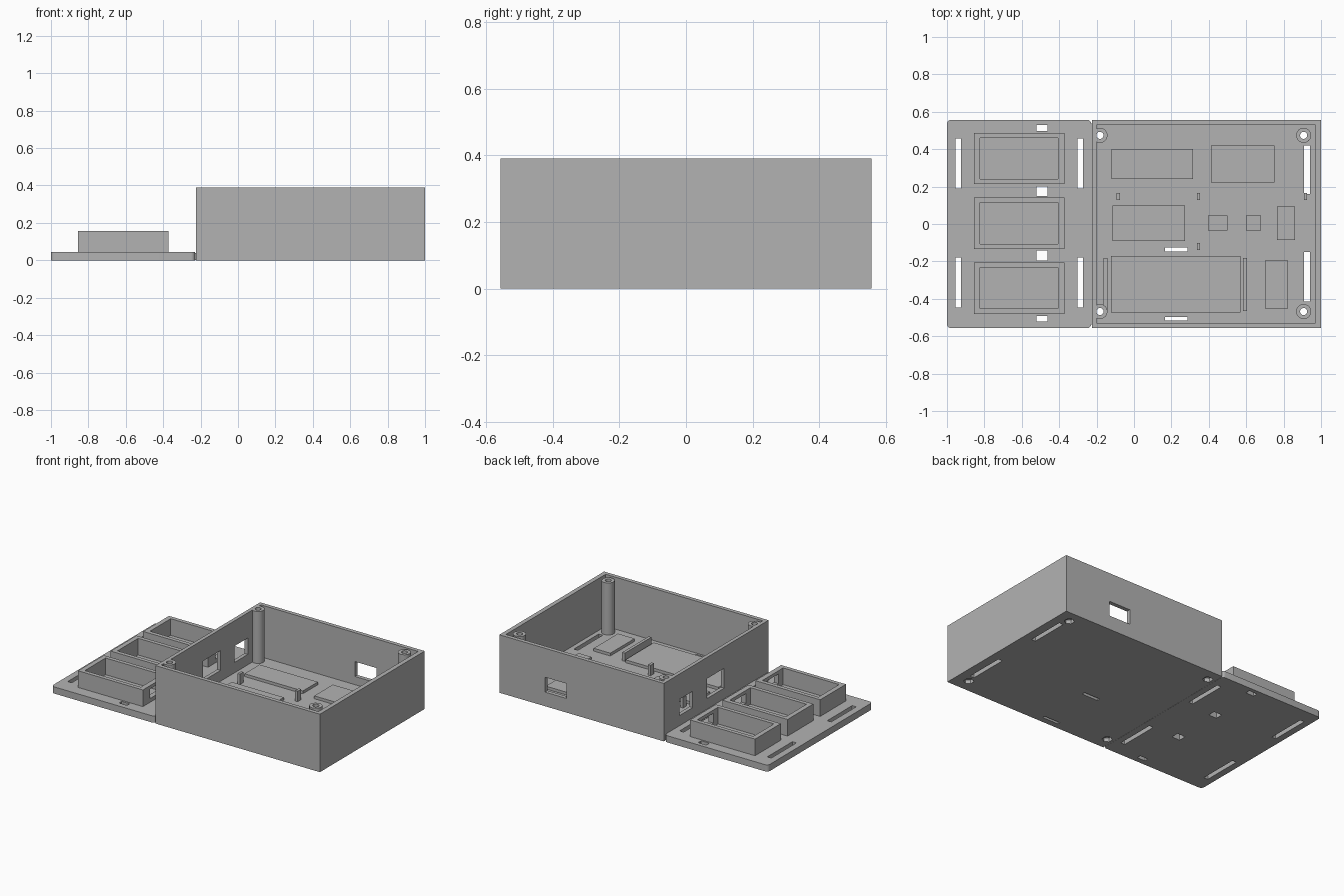
import bpy, bmesh, math
from mathutils import Matrix, Vector

if "Cube" in bpy.data.objects:
    bpy.data.objects.remove(bpy.data.objects["Cube"], do_unlink=True)

grey = bpy.data.materials.new("plain grey")
grey.use_nodes = True
grey.diffuse_color = (0.45, 0.45, 0.45, 1)
grey.node_tree.nodes["Principled BSDF"].inputs["Base Color"].default_value = (0.45, 0.45, 0.45, 1)

FLOOR, RIM, HALF, PLATE = 0.04, 0.39, 0.557, 0.045
SEAM = -0.225


def box(bm, x0, x1, y0, y1, z0, z1):
    size = Matrix.Diagonal((x1 - x0, y1 - y0, z1 - z0, 1))
    mid = Matrix.Translation(((x0 + x1) / 2, (y0 + y1) / 2, (z0 + z1) / 2))
    return bmesh.ops.create_cube(bm, size=1, matrix=mid @ size)["verts"]


def cylinder(bm, x, y, r, z0, z1, sides=32):
    bmesh.ops.create_cone(bm, cap_ends=True, segments=sides, radius1=r, radius2=r,
                          depth=z1 - z0, matrix=Matrix.Translation((x, y, (z0 + z1) / 2)))


def finish(name, bm):
    mesh = bpy.data.meshes.new(name)
    bm.to_mesh(mesh)
    bm.free()
    mesh.materials.append(grey)
    obj = bpy.data.objects.new(name, mesh)
    bpy.context.collection.objects.link(obj)
    return obj


def boxes(name, specs):
    bm = bmesh.new()
    for spec in specs:
        box(bm, *spec)
    return finish(name, bm)


def combine(obj, tool, operation="DIFFERENCE"):
    tool.hide_render = True
    mod = obj.modifiers.new("combine", "BOOLEAN")
    mod.operation, mod.solver, mod.object = operation, "EXACT", tool
    bpy.context.view_layer.objects.active = obj
    bpy.ops.object.modifier_apply(modifier=mod.name)
    bpy.data.objects.remove(tool, do_unlink=True)


def cylinders(name, spots, r, z0, z1, sides=32):
    bm = bmesh.new()
    for x, y in spots:
        cylinder(bm, x, y, r, z0, z1, sides)
    return finish(name, bm)


# Open case with corner screw posts
case = boxes("case", [(SEAM, 1, -HALF, HALF, 0, RIM)])
combine(case, boxes("cavity", [(-0.2, 0.97, -0.53, 0.53, FLOOR, 0.5)]))
corners = [(x, y) for x in (-0.182, 0.907) for y in (-0.468, 0.474)]
combine(case, cylinders("posts", corners, 0.04, FLOOR / 2, RIM), "UNION")
combine(case, cylinders("screw_holes", corners, 0.019, -0.1, 0.5))
combine(case, cylinders("nut_recesses", corners, 0.032, -0.1, 0.025, 6))

# Strap slots in the case floor, port windows in its walls
combine(case, boxes("openings", [
    (0.91, 0.94, 0.16, 0.42, -0.1, 0.1),
    (0.91, 0.94, -0.415, -0.15, -0.1, 0.1),
    (0.165, 0.285, -0.147, -0.125, -0.1, 0.1),
    (0.165, 0.285, -0.516, -0.498, -0.1, 0.1),
    (0.5, 0.66, 0.5, 0.6, 0.095, 0.195),
    (-0.3, -0.19, 0.25, 0.39, 0.11, 0.22),
    (-0.3, -0.19, -0.085, 0.1, 0.113, 0.247)]))

# Side plate with rounded corners and slots
bm = bmesh.new()
box(bm, -1, SEAM - 0.004, -HALF, HALF, 0, PLATE)
upright = [e for e in bm.edges if abs(e.verts[0].co.z - e.verts[1].co.z) > 0.01]
bmesh.ops.bevel(bm, geom=upright, offset=0.022, segments=5, profile=0.5, affect="EDGES")
side_plate = finish("side_plate", bm)
slots = [(x, x + 0.03, y, y + 0.267, -0.1, 0.1) for x in (-0.955, -0.302) for y in (-0.447, 0.19)]
slots += [(-0.522, -0.462, a, b, -0.1, 0.1)
          for a, b in ((0.498, 0.53), (0.15, 0.2), (-0.195, -0.143), (-0.52, -0.493))]
combine(side_plate, boxes("slots", slots))
boxes("seam_joint", [(SEAM - 0.02, SEAM + 0.01, -HALF + 0.02, HALF - 0.02, 0.001, FLOOR)])

# Three open trays with a wire hole facing the case
for name, y in (("back_tray", 0.35), ("middle_tray", 0.004), ("front_tray", -0.343)):
    tray = boxes(name, [(-0.855, -0.372, y - 0.137, y + 0.137, PLATE - 0.005, 0.157)])
    combine(tray, boxes("hollow", [(-0.823, -0.406, y - 0.11, y + 0.11, 0, 0.3)]))
    combine(tray, boxes("wire_hole", [(-0.45, -0.3, y - 0.06, y + 0.06, 0.07, 0.135)]))

# Low mounting pads on the case floor
pads = {
    "back_left_pad": (-0.12, 0.315, 0.24, 0.4),
    "back_right_pad": (0.412, 0.75, 0.222, 0.42),
    "middle_pad": (-0.115, 0.273, -0.09, 0.098),
    "small_pad_left": (0.395, 0.5, -0.036, 0.045),
    "small_pad_right": (0.598, 0.68, -0.036, 0.045),
    "right_pad": (0.764, 0.86, -0.085, 0.094),
    "battery_pad": (-0.123, 0.57, -0.473, -0.17),
    "front_right_pad": (0.70, 0.824, -0.453, -0.195),
}
for name, area in pads.items():
    boxes(name, [(*area, FLOOR - 0.005, 0.059)])

# Retaining bars and small pegs
for name, x in (("left_bar", -0.162), ("right_bar", 0.583)):
    boxes(name, [(x, x + 0.02, -0.465, -0.182, FLOOR - 0.005, 0.095)])
for i, (x, y) in enumerate(((-0.085, 0.147), (0.345, 0.147), (0.917, 0.147), (0.345, -0.12))):
    boxes("peg_%d" % (i + 1), [(x - 0.009, x + 0.009, y - 0.019, y + 0.019, FLOOR - 0.005, 0.11)])

# Smooth round walls, keep corners crisp
for obj in (case, side_plate):
    bpy.ops.object.select_all(action="DESELECT")
    obj.select_set(True)
    bpy.context.view_layer.objects.active = obj
    bpy.ops.object.shade_smooth_by_angle(angle=math.radians(30))
